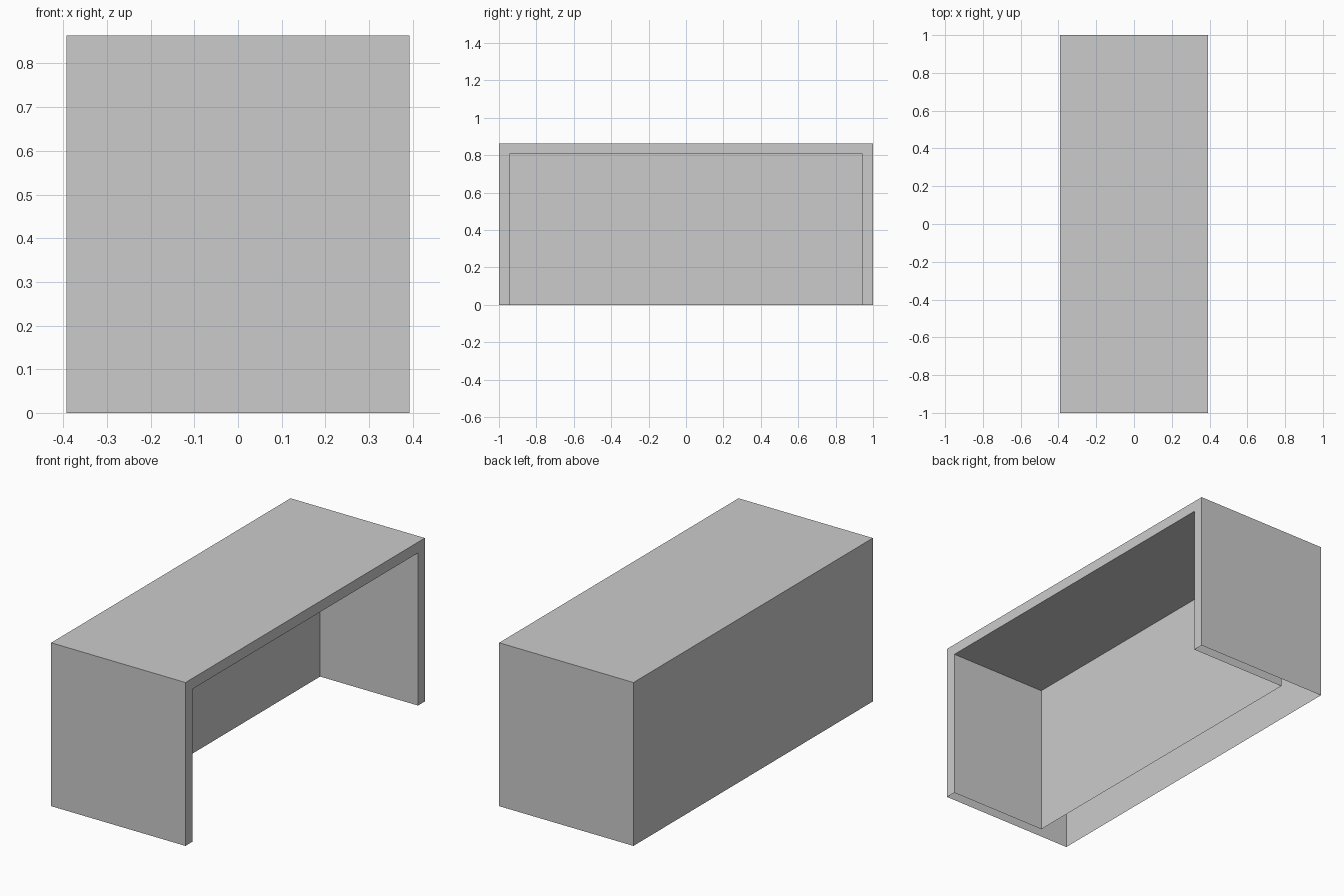
import bpy
import bmesh
from mathutils import Matrix, Vector

cube = bpy.data.objects.get("Cube")
if cube:
    bpy.data.objects.remove(cube, do_unlink=True)

HALF_W, HALF_L, HEIGHT = 0.393, 1.0, 0.864      # outer shell
WALL = 0.057                                    # end and top thickness
BACK_X = -0.18                                  # face of the recessed back


def add_box(bm, low, high):
    """Add a box between two corners and return its faces."""
    low, high = Vector(low), Vector(high)
    size = high - low
    place = Matrix.Translation((low + high) / 2) @ Matrix.Diagonal((*size, 1))
    verts = bmesh.ops.create_cube(bm, size=1, matrix=place)["verts"]
    return {f for v in verts for f in v.link_faces}


def open_sides(bm, faces):
    """Remove the floor and the open side; return the rim edges of that side."""
    bm.normal_update()
    gone = [f for f in faces if f.normal.z < -0.9 or f.normal.x > 0.9]
    bmesh.ops.delete(bm, geom=gone, context="FACES")
    return [e for e in bm.edges if e.is_boundary
            and all(abs(v.co.x - HALF_W) < 1e-4 for v in e.verts)]


bm = bmesh.new()

# Outer casing and the knee space, both open at the floor and on one side
outer = add_box(bm, (-HALF_W, -HALF_L, 0), (HALF_W, HALF_L, HEIGHT))
inner = add_box(bm, (BACK_X, WALL - HALF_L, 0),
                (HALF_W, HALF_L - WALL, HEIGHT - WALL))
rim = open_sides(bm, outer | inner)
bmesh.ops.reverse_faces(bm, faces=[f for f in inner if f.is_valid])

# Rim joining the two shells around the opening
bmesh.ops.bridge_loops(bm, edges=rim)
bm.normal_update()
for f in bm.faces:
    if all(abs(v.co.x - HALF_W) < 1e-4 for v in f.verts) and f.normal.x < 0:
        f.normal_flip()

mesh = bpy.data.meshes.new("counter_shell")
bm.to_mesh(mesh)
bm.free()

# Plain grey finish
grey = bpy.data.materials.new("plain_grey")
grey.use_nodes = True
colour = (0.6, 0.6, 0.6, 1)
grey.diffuse_color = colour
grey.node_tree.nodes["Principled BSDF"].inputs["Base Color"].default_value = colour
mesh.materials.append(grey)

counter = bpy.data.objects.new("counter_shell", mesh)
bpy.context.collection.objects.link(counter)
